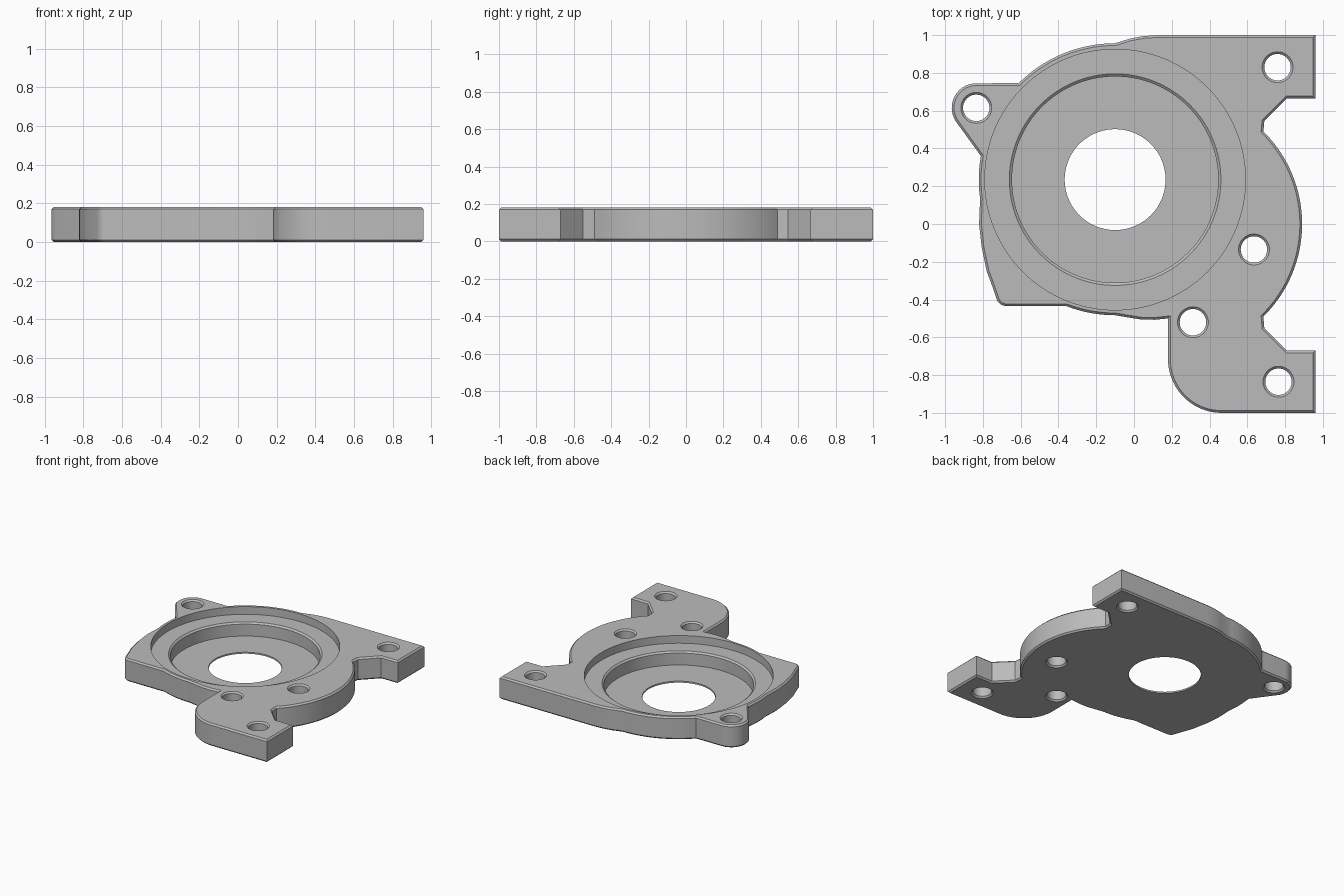
import bpy, bmesh
from math import sin, cos, pi, radians

HEIGHT = 0.182
CHAMFER = 0.012
CENTRE = (-0.1, 0.235)

cube = bpy.data.objects.get("Cube")
if cube:
    bpy.data.objects.remove(cube, do_unlink=True)

grey = bpy.data.materials.new("plain grey")
grey.use_nodes = True
colour = (0.5, 0.5, 0.5, 1)
grey.diffuse_color = colour
grey.node_tree.nodes["Principled BSDF"].inputs["Base Color"].default_value = colour


def arc(centre, radius, start, end, steps):
    """Points along a circular arc, angles in degrees."""
    angles = [radians(start + (end - start) * i / steps) for i in range(steps + 1)]
    return [(centre[0] + radius * cos(a), centre[1] + radius * sin(a)) for a in angles]


def make_object(name, bm):
    bmesh.ops.recalc_face_normals(bm, faces=bm.faces)
    mesh = bpy.data.meshes.new(name)
    bm.to_mesh(mesh)
    bm.free()
    mesh.materials.append(grey)
    obj = bpy.data.objects.new(name, mesh)
    bpy.context.collection.objects.link(obj)
    return obj


def lathe(bm, profile, centre, steps):
    """Closed solid of revolution about a vertical axis."""
    rings = [[bm.verts.new((x, y, z)) for x, y in arc(centre, r, 0, 360, steps)[:-1]]
             for r, z in profile]
    for low, high in zip(rings, rings[1:]):
        for i in range(steps):
            j = (i + 1) % steps
            bm.faces.new((low[i], low[j], high[j], high[i]))
    bm.faces.new(rings[0][::-1])
    bm.faces.new(rings[-1])


# Plate outline, counter-clockwise from the back left corner
outline = [(0.96, 1), (0.13, 1), (0.05, 0.995), (-0.02, 0.982)]
outline += arc(CENTRE, 0.722, 90, 135, 14)                    # rim behind the bore
outline += arc((-0.835, 0.615), 0.13, 88, 213, 16)            # ear
outline += arc(CENTRE, 0.722, 170, 188, 5)                    # rim beside the bore
outline += [(-0.82, 0), (-0.807, -0.12), (-0.78, -0.25), (-0.75, -0.33)]
outline += arc((-0.675, -0.38), 0.055, 200, 270, 6)           # rounded front corner
outline += arc(CENTRE, 0.718, 249, 270, 7)                    # rim before the bore
outline += [(-0.03, -0.495), (0.04, -0.506), (0.11, -0.507), (0.18, -0.5)]
outline += arc((0.465, -0.715), 0.285, 180, 270, 20)          # rounded foot
outline += [(0.96, -1), (0.96, -0.67), (0.81, -0.67), (0.69, -0.55)]
outline += arc((0.202, 0), 0.688, -45.4, 45.4, 36)            # bulging side
outline += [(0.69, 0.545), (0.81, 0.665), (0.96, 0.665)]

# Extruded plate with chamfered rims
bm = bmesh.new()
base = bm.faces.new([bm.verts.new((x, y, 0)) for x, y in outline])
grown = bmesh.ops.extrude_face_region(bm, geom=[base], use_keep_orig=True)["geom"]
bmesh.ops.translate(bm, vec=(0, 0, HEIGHT),
                    verts=[v for v in grown if isinstance(v, bmesh.types.BMVert)])
bmesh.ops.recalc_face_normals(bm, faces=bm.faces)
rims = [e for e in bm.edges if abs(e.verts[0].co.z - e.verts[1].co.z) < 0.001]
bmesh.ops.bevel(bm, geom=rims, offset=CHAMFER, segments=1, affect='EDGES')
plate = make_object("mounting_plate", bm)

# Stepped recess and central bore, then five chamfered screw holes
bm = bmesh.new()
lathe(bm, [(0.267, -0.1), (0.267, 0.012), (0.546, 0.012), (0.546, 0.108),
           (0.56, 0.12), (0.69, 0.12), (0.69, 0.3)], CENTRE, 128)
hole = [(0.094, -CHAMFER), (0.07, CHAMFER),
        (0.07, HEIGHT - CHAMFER), (0.094, HEIGHT + CHAMFER)]
for spot in [(0.76, 0.83), (-0.835, 0.615), (0.635, -0.135), (0.312, -0.52), (0.765, -0.835)]:
    lathe(bm, hole, spot, 40)
cutter = make_object("hole_cutter", bm)
cutter.hide_render = True

cut = plate.modifiers.new("holes", 'BOOLEAN')
cut.operation = 'DIFFERENCE'
cut.solver = 'EXACT'
cut.object = cutter

bpy.ops.object.select_all(action='DESELECT')
plate.select_set(True)
bpy.context.view_layer.objects.active = plate
bpy.ops.object.modifier_apply(modifier=cut.name)
bpy.data.objects.remove(cutter, do_unlink=True)
bpy.ops.object.shade_smooth_by_angle(angle=radians(25))
